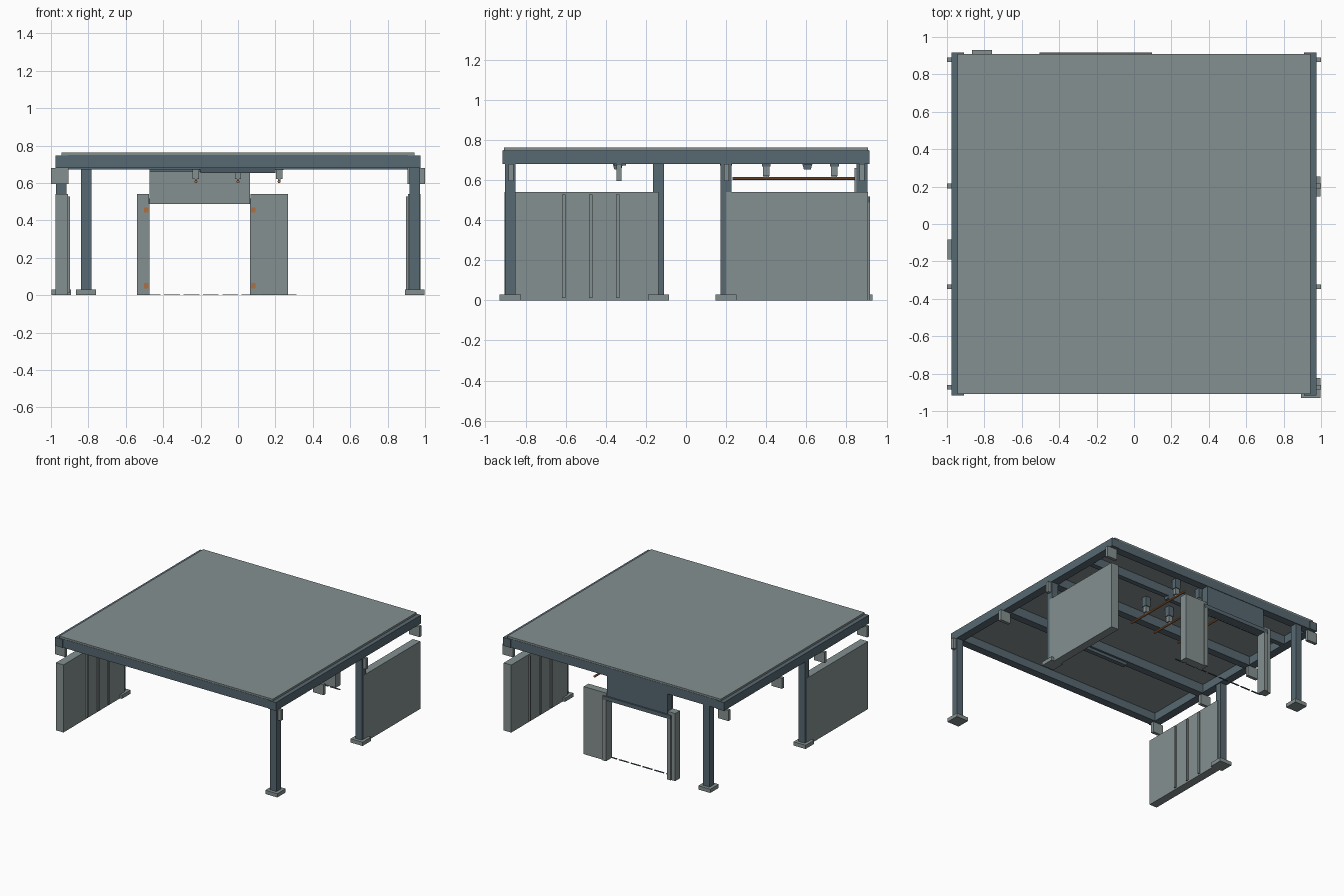
import bpy, bmesh, math
from mathutils import Vector

if "Cube" in bpy.data.objects:
    bpy.data.objects.remove(bpy.data.objects["Cube"])


def material(name, rgb):
    m = bpy.data.materials.new(name)
    m.diffuse_color = (*rgb, 1.0)
    m.use_nodes = True
    m.node_tree.nodes["Principled BSDF"].inputs["Base Color"].default_value = m.diffuse_color
    return m


GREY = material("panel_grey", (0.235, 0.28, 0.278))
SLATE = material("slate_steel", (0.095, 0.14, 0.168))
COPPER = material("copper", (0.43, 0.16, 0.05))


def finish(name, bm, mat):
    bmesh.ops.recalc_face_normals(bm, faces=bm.faces)
    me = bpy.data.meshes.new(name)
    bm.to_mesh(me)
    bm.free()
    me.materials.append(mat)
    ob = bpy.data.objects.new(name, me)
    bpy.context.collection.objects.link(ob)
    return ob


def box(name, x, y, z, mat, taper=1.0):
    """Box from (min, max) ranges; taper narrows the bottom in y."""
    bm = bmesh.new()
    bmesh.ops.create_cube(bm, size=1)
    for v in bm.verts:
        k = taper if v.co.z < 0 else 1.0
        v.co = Vector((sum(x) / 2 + v.co.x * (x[1] - x[0]),
                       sum(y) / 2 + v.co.y * (y[1] - y[0]) * k,
                       sum(z) / 2 + v.co.z * (z[1] - z[0])))
    return finish(name, bm, mat)


def rod(name, x, y, z, r, mat):
    """Round rod along y."""
    bm = bmesh.new()
    bmesh.ops.create_cone(bm, cap_ends=True, segments=10, radius1=r, radius2=r,
                          depth=y[1] - y[0])
    for v in bm.verts:
        v.co = Vector((x + v.co.x, sum(y) / 2 + v.co.z, z + v.co.y))
    return finish(name, bm, mat)


def around(c, half):
    return (c - half, c + half)


# Roof slab and perimeter frame
box("roof_slab", (-0.943, 0.943), (-0.908, 0.908), (0.745, 0.762), GREY)
for s in (-1, 1):
    box("side_beam", around(s * 0.943, 0.033), around(0, 0.916), (0.68, 0.747), SLATE)
    box("end_beam", (-0.91, 0.91), around(s * 0.878, 0.032), (0.68, 0.749), SLATE)

# Cross beams under the slab
for y in (-0.33, 0.2):
    box("cross_beam", (-0.91, 0.91), around(y, 0.03), (0.672, 0.745), SLATE)
for y in (-0.34, 0.605):
    box("splice_plate", (-0.2, 0.2), around(y, 0.025), (0.653, 0.68), SLATE, 0.7)
box("hanger_beam", (-0.91, 0.91), around(0.605, 0.02), (0.676, 0.745), SLATE)

# Side brackets under the frame
for s in (-1, 1):
    for y in (-0.873, -0.335, 0.203, 0.878):
        box("bracket", around(s * 0.953, 0.046), around(y, 0.0125), (0.595, 0.68), GREY)

# Columns with base plates
for x, y in ((0.945, -0.876), (0.945, 0.2), (-0.945, -0.137), (-0.812, 0.876)):
    box("column", around(x, 0.028), around(y, 0.027), (0.03, 0.68), SLATE)
    box("column_foot", around(x, 0.053), around(y, 0.053), (0.0, 0.03), GREY)

# Side walls with raised battens on the inner faces
for s, y, battens in ((-1, (-0.905, -0.137), (-0.61, -0.475, -0.34)),
                      (1, (0.2, 0.908), (0.41, 0.545, 0.68))):
    box("side_wall", around(s * 0.942, 0.033), y, (0.0, 0.54), GREY)
    for b in battens:
        box("wall_batten", around(s * 0.905, 0.006), around(b, 0.008), (0.012, 0.528), GREY)

# Doorway: flanking walls, header and trim
box("door_wall_right", (0.067, 0.268), (0.848, 0.908), (0.0, 0.54), GREY)
box("door_wall_left", (-0.54, -0.475), (0.848, 0.908), (0.0, 0.54), GREY)
box("door_header", (-0.472, 0.062), (0.85, 0.906), (0.487, 0.68), SLATE)
box("header_panel", (-0.474, 0.064), (0.84, 0.849), (0.487, 0.66), GREY)
for x in ((0.065, 0.097), (-0.506, -0.474)):
    box("jamb_trim", x, (0.84, 0.917), (0.0, 0.487), GREY)
    for z in (0.05, 0.455):
        box("hinge", around(sum(x) / 2, 0.012), (0.834, 0.841), around(z, 0.014), COPPER)
box("lintel_trim", (-0.506, 0.097), (0.906, 0.918), (0.487, 0.517), SLATE)

# Broken threshold line on the floor
for i in range(8):
    x0 = -0.5 + i * 0.104
    box("threshold_dash", (x0, x0 + 0.085), around(0.842, 0.006), (0.0, 0.004), SLATE)

# Pipes and their hangers
for x in (-0.225, 0.0, 0.22):
    rod("pipe", x, (0.232, 0.842), 0.607, 0.008, COPPER)
    for y in (0.4, 0.74):
        box("hanger", around(x, 0.017), around(y, 0.016), (0.62, 0.67), GREY)
        box("hanger_cap", around(x, 0.022), around(y, 0.022), (0.668, 0.745), SLATE)
        box("hanger_clip", around(x, 0.006), around(y, 0.014), (0.602, 0.622), GREY)
